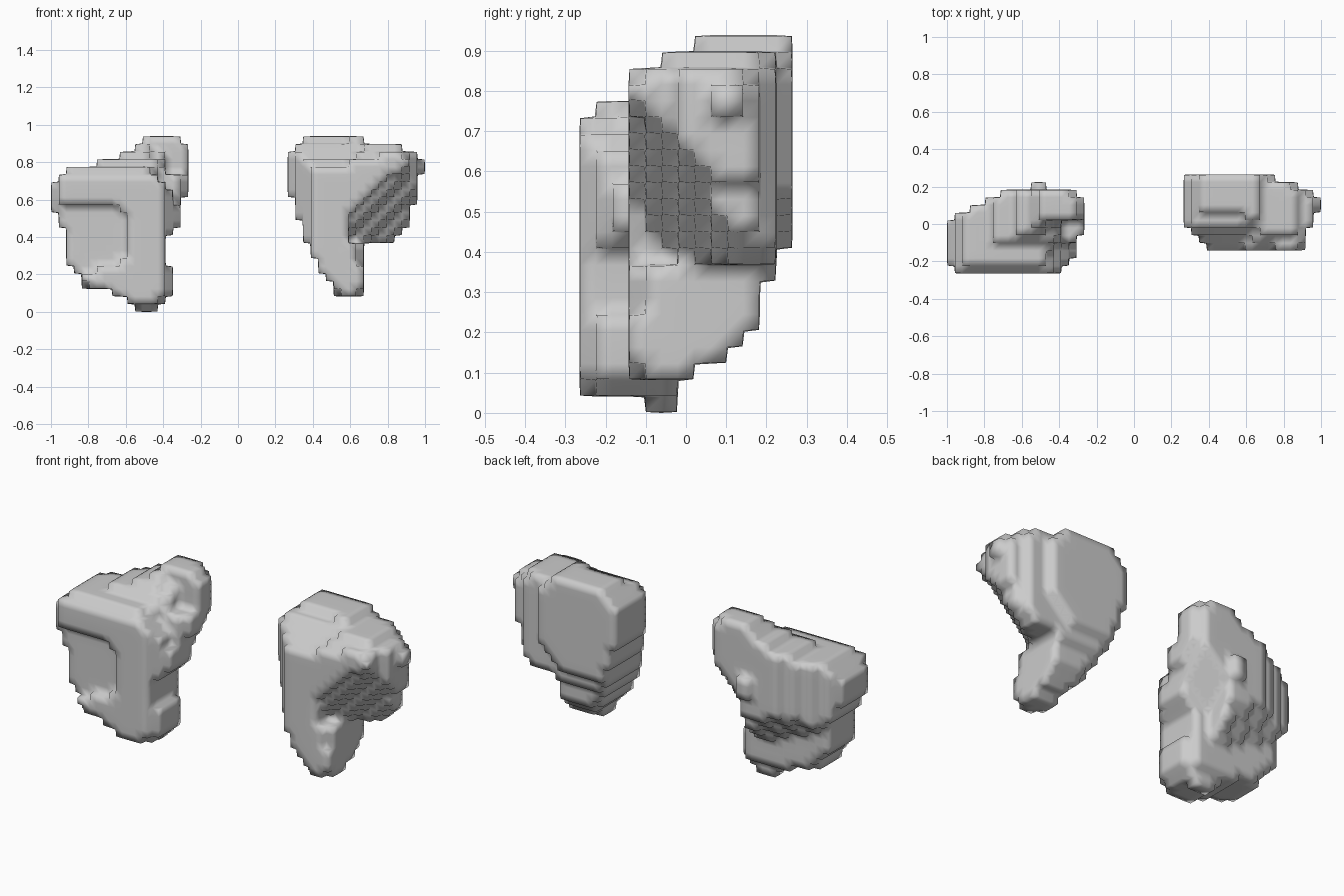
import bpy, bmesh

if "Cube" in bpy.data.objects:
    bpy.data.objects.remove(bpy.data.objects["Cube"])

H = 2 / 49  # grid step of the stepped style


def in_poly(a, b, poly):
    hit = False
    for (x0, y0), (x1, y1) in zip(poly, poly[1:] + poly[:1]):
        if (y0 > b) != (y1 > b) and a < x0 + (b - y0) * (x1 - x0) / (y1 - y0):
            hit = not hit
    return hit


def stepped_block(name, front, side, top, cut):
    # intersect three silhouettes plus a carving rule, on a regular grid
    cells = set()
    for i in range(49):
        for j in range(13):
            for k in range(23):
                x, y, z = -1 + (i + .5) * H, (j - 6) * H, (k + .5) * H
                if (in_poly(x, z, front) and in_poly(y, z, side)
                        and in_poly(x, y, top) and not cut(x, y, z)):
                    cells.add((i, j, k))
    # knock off sharp corner cells
    R = (-1, 0, 1)
    cells = {c for c in cells if sum((c[0] + a, c[1] + b, c[2] + d) in cells
                                     for a in R for b in R for d in R) > 9}
    # skin the filled cells
    bm = bmesh.new()
    verts = {}

    def vert(p):
        if p not in verts:
            verts[p] = bm.verts.new((-1 + p[0] * H, (p[1] - 6.5) * H, p[2] * H))
        return verts[p]

    for c in sorted(cells):
        for ax in range(3):
            u, v = (ax + 1) % 3, (ax + 2) % 3
            for s in (0, 1):
                n = list(c)
                n[ax] += 2 * s - 1
                if tuple(n) in cells:
                    continue
                quad = []
                for du, dv in ((0, 0), (1, 0), (1, 1), (0, 1)):
                    p = list(c)
                    p[ax] += s
                    p[u] += du
                    p[v] += dv
                    quad.append(vert(tuple(p)))
                bm.faces.new(quad if s else quad[::-1])
    me = bpy.data.meshes.new(name)
    bm.to_mesh(me)
    bm.free()
    me.polygons.foreach_set("use_smooth", [True] * len(me.polygons))
    ob = bpy.data.objects.new(name, me)
    bpy.context.collection.objects.link(ob)
    # soften the step corners slightly
    m = ob.modifiers.new("soften", 'SMOOTH')
    m.factor, m.iterations = 0.45, 1
    return ob


# left block: front (x,z), side (y,z) and top (x,y) outlines
left_front = [(-1, .67), (-.9, .775), (-.78, .78), (-.6, .86), (-.45, .945), (-.31, .945),
              (-.31, .9), (-.265, .9), (-.265, .65), (-.31, .6), (-.31, .5), (-.35, .41),
              (-.39, .4), (-.39, .25), (-.35, .25), (-.35, .12), (-.4, .05), (-.47, 0),
              (-.55, 0), (-.55, .05), (-.67, .085), (-.67, .125), (-.8, .125), (-.92, .25),
              (-.92, .45), (-.96, .46), (-.96, .53), (-1, .54)]
left_side = [(-.27, .04), (-.12, .04), (-.12, 0), (-.02, 0), (-.01, .06), (.1, .2),
             (.19, .4), (.23, .5), (.23, .95), (.05, .95), (-.02, .87), (-.14, .78),
             (-.22, .78), (-.22, .735), (-.27, .735)]
left_top = [(-1, -.02), (-.92, .06), (-.83, .1), (-.67, .18), (-.55, .185), (-.55, .23),
            (-.45, .23), (-.45, .185), (-.33, .185), (-.265, .13), (-.265, -.06),
            (-.31, -.06), (-.31, -.18), (-.35, -.18), (-.39, -.27), (-.96, -.27), (-1, -.2)]


def left_cut(x, y, z):
    ridge = .79 + max(0, y + .14) * .8
    if y < .03:
        ridge -= max(0, x + .55) * .4
    return (z > ridge                                            # rising back ridge
            or (x > -.37 and y < .02 and z > .72)                # shoulder beside the ridge
            or (y < -.1 and x > -.45 and z > .76 - (x + .45) * 1.5)
            or (y < -.23 and (z > .735 or x > -.4))              # front edge
            or (y < -.23 and x < -.6 and x + z < -.1
                and .2 + (x + .8) * .4 < z < .57)                # recessed panel
            or (x > -.39 and z < .3 and not -.22 < y < 0)        # bottom knob
            or (y > 0 and z < .32 + (y - .1) * 1.2 - (x + .55) * .4)  # rounded lower back
            or (y > .02 and x > -.45 and z < .36 + y + (x + .45) * 1.2)  # inner lower back
            or (y > .19 and not .52 < z < .66))                  # small bump on the back


# right block outlines
right_front = [(.26, .83), (.36, .945), (.67, .945), (.67, .9), (.87, .9), (.87, .86),
               (.95, .86), (.96, .82), (1, .82), (1, .76), (.96, .74), (.96, .6),
               (.92, .53), (.92, .48), (.82, .37), (.67, .37), (.67, .08), (.51, .08),
               (.51, .125), (.47, .165), (.47, .21), (.43, .21), (.43, .29), (.39, .29),
               (.39, .37), (.35, .37), (.35, .5), (.31, .5), (.31, .61), (.26, .61)]
right_side = [(-.145, .08), (.02, .08), (.02, .125), (.1, .125), (.18, .245), (.22, .37),
              (.27, .46), (.27, .945), (.06, .945), (-.02, .9), (-.06, .86), (-.145, .86)]
right_top = [(.26, .27), (.74, .27), (.8, .22), (.88, .21), (.92, .18), (.96, .16),
             (1, .11), (1, .06), (.96, .06), (.96, -.02), (.915, -.02), (.915, -.145),
             (.41, -.145), (.26, 0)]


def right_cut(x, y, z):
    return (z > .78 + max(0, x - .6) * .25 + (y + .14) * .75     # sloping top
            or (x > .61 and .37 < z < .73
                and y < -.14 + (-.06 - z + x) * .65)             # slanted underside
            or (x > .62 and z > .26 and z < .38 and y < -.1)     # neck
            or (y > .22 and ((x - .49) / .27) ** 2 + ((z - .69) / .27) ** 2 > 1.2))  # back plate


stepped_block("left_block", left_front, left_side, left_top, left_cut)
stepped_block("right_block", right_front, right_side, right_top, right_cut)
